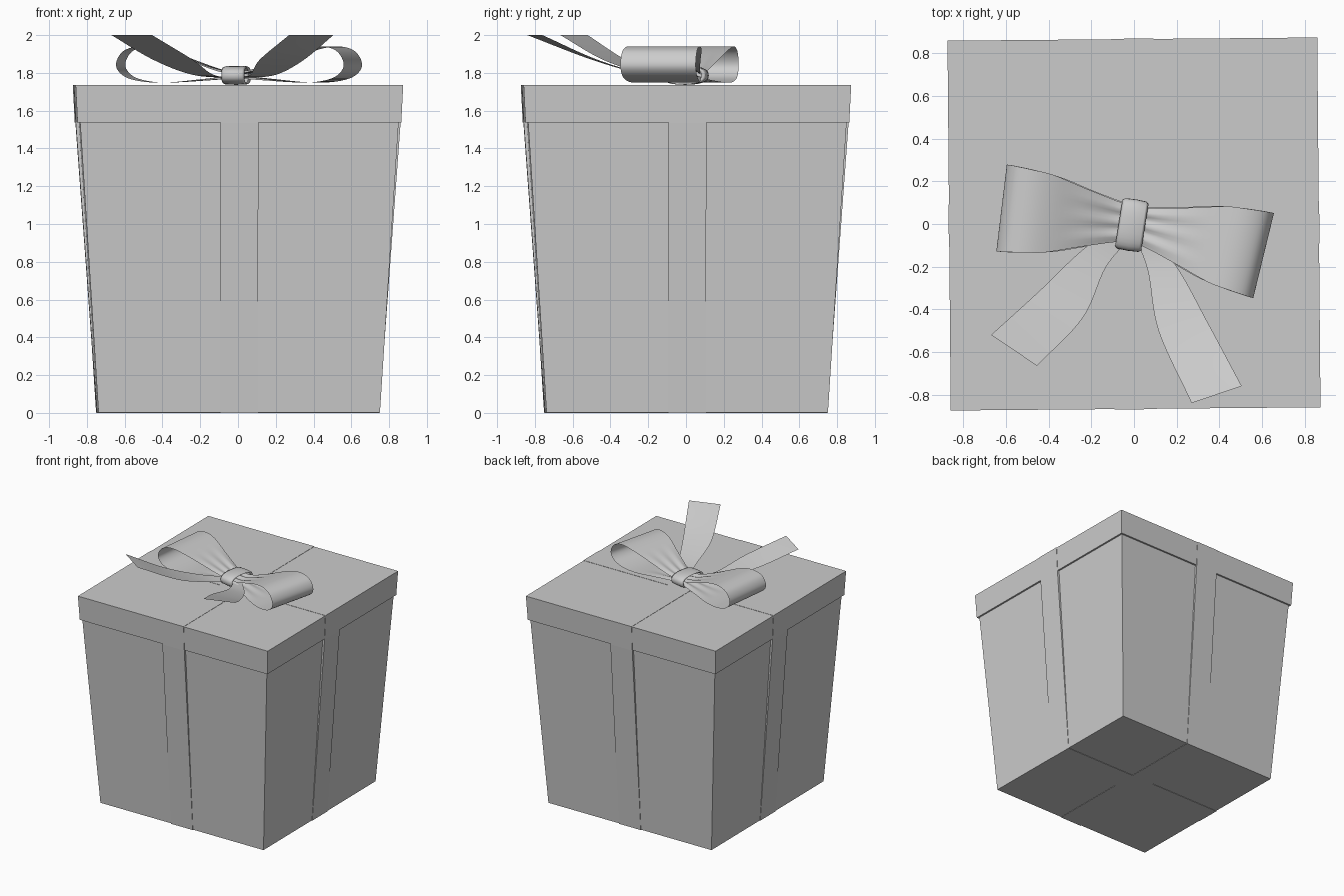
import bpy, bmesh, math
from mathutils import Vector, Matrix

if "Cube" in bpy.data.objects:
    bpy.data.objects.remove(bpy.data.objects["Cube"])

grey = bpy.data.materials.new("light_grey")
colour = (0.6, 0.6, 0.6, 1)
grey.use_nodes = True
grey.diffuse_color = colour
grey.node_tree.nodes["Principled BSDF"].inputs["Base Color"].default_value = colour

TWIST = Matrix.Rotation(math.radians(0.5), 4, 'Z')


def make_object(name, bm, smooth=False):
    mesh = bpy.data.meshes.new(name)
    bm.to_mesh(mesh)
    bm.free()
    mesh.materials.append(grey)
    for poly in mesh.polygons:
        poly.use_smooth = smooth
    obj = bpy.data.objects.new(name, mesh)
    bpy.context.collection.objects.link(obj)
    return obj


def tapered_box(name, low, high, z0, z1):
    bm = bmesh.new()
    bmesh.ops.create_cube(bm, size=2)
    for v in bm.verts:
        half, z = (high, z1) if v.co.z > 0 else (low, z0)
        v.co = Vector((v.co.x * half, v.co.y * half, z))
    bm.transform(TWIST)
    return make_object(name, bm)


def wrap_band(name, angle):
    # a closed band following the side, lid and base outline
    half = [(0.747, 0), (0.860, 1.535), (0.869, 1.737)]
    outline = half + [(-x, z) for x, z in reversed(half)]
    bm = bmesh.new()
    face = bm.faces.new([bm.verts.new((x, -0.1, z)) for x, z in outline])
    new = bmesh.ops.extrude_face_region(bm, geom=[face])["geom"]
    bmesh.ops.translate(bm, vec=(0, 0.2, 0),
                        verts=[g for g in new if isinstance(g, bmesh.types.BMVert)])
    bmesh.ops.recalc_face_normals(bm, faces=bm.faces)
    bm.transform(TWIST @ Matrix.Rotation(angle, 4, 'Z'))
    return make_object(name, bm)


def spline(points, steps=5):
    # smooth path through the points
    p = [Vector(q) for q in points]
    p = [2 * p[0] - p[1]] + p + [2 * p[-1] - p[-2]]
    path = []
    for a, b, c, d in zip(p, p[1:], p[2:], p[3:]):
        for i in range(steps):
            t = i / steps
            path.append((2 * b + (c - a) * t + (2 * a - 5 * b + 4 * c - d) * t ** 2
                         + (3 * b - a - 3 * c + d) * t ** 3) / 2)
    return path + [p[-2]]


def sheet(name, rows, closed=False):
    bm = bmesh.new()
    grid = [[bm.verts.new(co) for co in row] for row in rows]
    pairs = list(zip(grid, grid[1:]))
    if closed:
        pairs.append((grid[-1], grid[0]))
    for r, s in pairs:
        for i in range(len(r) - 1):
            bm.faces.new((r[i], r[i + 1], s[i + 1], s[i]))
    bmesh.ops.recalc_face_normals(bm, faces=bm.faces)
    return make_object(name, bm, smooth=True)


def bow_loop(name, axis):
    # teardrop loop: reach, height and width along the strand, pleated at the knot
    profile = [(0, 1.80, 0.16), (0.1, 1.815, 0.20), (0.25, 1.87, 0.28), (0.4, 1.925, 0.365),
               (0.5, 1.94, 0.39), (0.58, 1.92, 0.405), (0.62, 1.87, 0.41), (0.62, 1.82, 0.41),
               (0.57, 1.775, 0.405), (0.47, 1.752, 0.385), (0.35, 1.75, 0.345),
               (0.2, 1.762, 0.26), (0, 1.78, 0.16)]
    axis = Vector(axis).normalized()
    side = Vector((-axis.y, axis.x, 0))
    rows = []
    for reach, z, width in spline(profile):
        pleat = 0.008 * max(0, 1 - reach / 0.35)
        row = []
        for i in range(17):
            s = i / 16 - 0.5
            co = axis * reach + side * width * s
            co.z = z + pleat * math.cos(s * 6 * math.pi)
            row.append(co)
        rows.append(row)
    return sheet(name, rows)


def bow_tail(name, outer, inner):
    heights = (1.772, 1.79, 1.87, 2.0)
    edges = [spline([(x, y, z) for (x, y), z in zip(edge, heights)], 8)
             for edge in (outer, inner)]
    rows = [[a.lerp(b, i / 6) for i in range(7)] for a, b in zip(*edges)]
    return sheet(name, rows)


# box, lid and wrapping bands
tapered_box("box_body", 0.745, 0.847, 0.003, 1.6)
tapered_box("lid", 0.857, 0.867, 1.537, 1.735)
wrap_band("ribbon_band_across", 0)
wrap_band("ribbon_band_front_to_back", math.pi / 2)

# bow loops
bow_loop("bow_loop_right", (-0.62, 0.075, 0))
bow_loop("bow_loop_left", (0.595, -0.145, 0))

# bow tails, rising towards their tips
bow_tail("bow_tail_right",
         [(-0.03, 0.03), (-0.24, -0.12), (-0.45, -0.32), (-0.67, -0.52)],
         [(0, -0.05), (-0.13, -0.2), (-0.24, -0.44), (-0.455, -0.665)])
bow_tail("bow_tail_left",
         [(0.03, 0), (0.2, -0.2), (0.35, -0.47), (0.505, -0.76)],
         [(0, -0.05), (0.065, -0.22), (0.115, -0.5), (0.27, -0.84)])

# knot wrapped around the middle, with rounded rims
turn = Matrix.Translation((-0.01, -0.005, 1.787)) @ Matrix.Rotation(math.radians(-9), 4, 'Z')
rims = [(-0.05, 0.78), (-0.062, 0.9), (-0.05, 0.98), (0, 1), (0.05, 0.98), (0.062, 0.9), (0.05, 0.78)]
knot_rows = []
for k in range(28):
    a = k * math.tau / 28
    c, s = math.cos(a), math.sin(a)
    y = math.copysign(abs(c) ** 0.8, c) * 0.122
    z = math.copysign(abs(s) ** 0.8, s) * 0.05
    knot_rows.append([turn @ Vector((x, y * r, z * r)) for x, r in rims])
sheet("bow_knot", knot_rows, closed=True)
